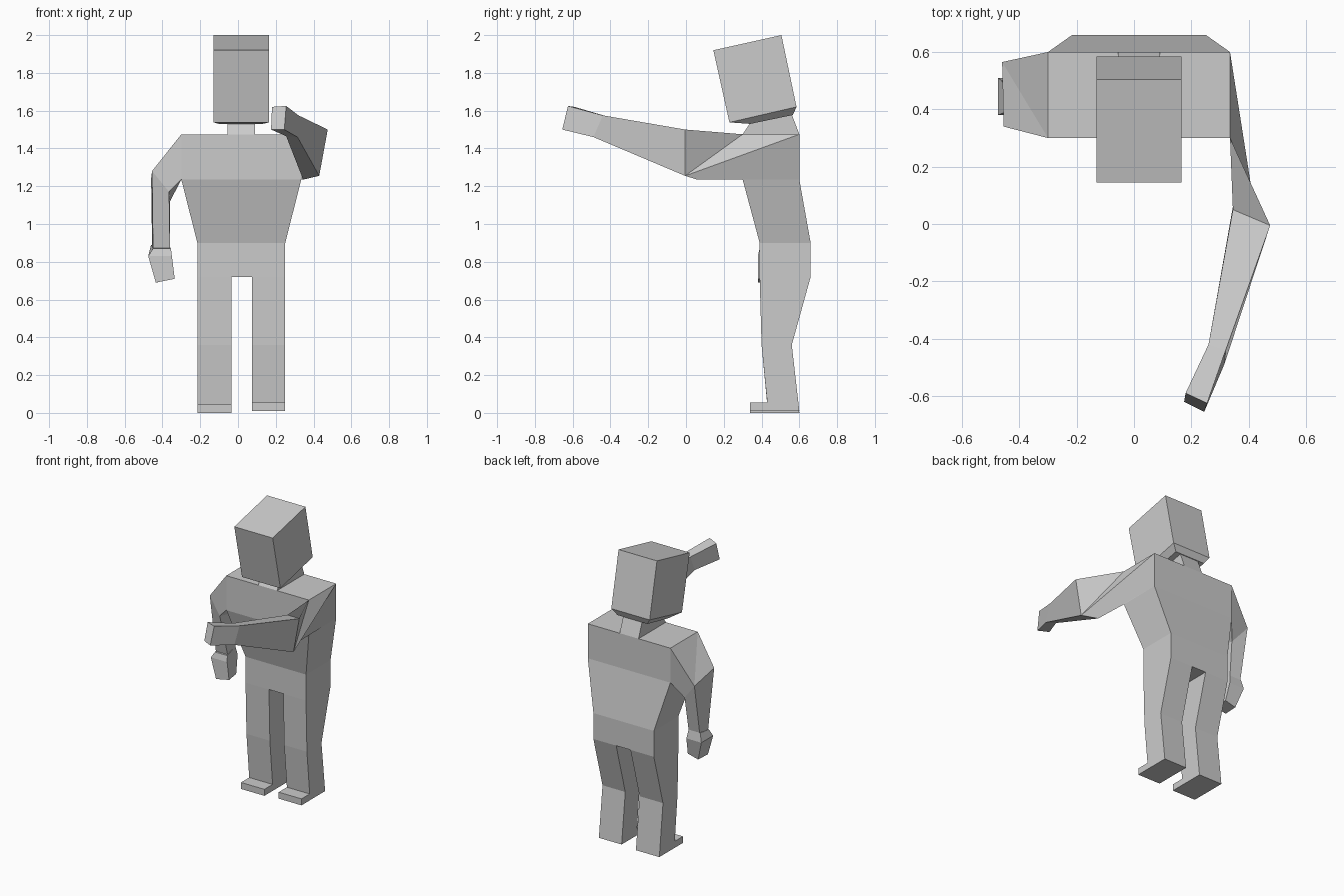
import bpy
import bmesh

# Remove the default object
cube = bpy.data.objects.get("Cube")
if cube:
    bpy.data.objects.remove(cube, do_unlink=True)

# Single plain material
grey = bpy.data.materials.new("plain_grey")
grey.use_nodes = True
colour = (0.6, 0.6, 0.6, 1)
grey.diffuse_color = colour
grey.node_tree.nodes["Principled BSDF"].inputs["Base Color"].default_value = colour


def loft(name, rings, diagonals=()):
    """Skin a list of matching rings, cap both ends and keep flat faces.
    Each diagonal (section, side) splits that quad from its first corner."""
    bm = bmesh.new()
    loops = [[bm.verts.new(point) for point in ring] for ring in rings]
    count = len(loops[0])
    for section, (lower, upper) in enumerate(zip(loops, loops[1:])):
        for side in range(count):
            after = (side + 1) % count
            a, b, c, d = lower[side], lower[after], upper[after], upper[side]
            if (section, side) in diagonals:
                bm.faces.new((a, b, c))
                bm.faces.new((a, c, d))
            else:
                bm.faces.new((a, b, c, d))
    bm.faces.new(loops[0])
    bm.faces.new(loops[-1])
    bmesh.ops.recalc_face_normals(bm, faces=bm.faces[:])
    mesh = bpy.data.meshes.new(name)
    bm.to_mesh(mesh)
    bm.free()
    mesh.materials.append(grey)
    part = bpy.data.objects.new(name, mesh)
    bpy.context.scene.collection.objects.link(part)
    return part


def slab(left, right, front, back):
    """Rectangular ring spanned by a front and a back (y, z) edge."""
    return [(x, *edge) for x, edge in
            ((left, front), (right, front), (right, back), (left, back))]


def level(left, right, front, back, height):
    return slab(left, right, (front, height), (back, height))


# Torso: straight hips, flaring waist, square chest
hip_left, hip_right = -0.215, 0.25
chest_left, chest_right = -0.3, 0.335
chest_front, chest_back = 0.3, 0.6
chest_low, chest_top = 1.235, 1.475
loft("torso", [
    level(hip_left, hip_right, 0.39, 0.66, 0.72),
    level(hip_left, hip_right, 0.39, 0.66, 0.9),
    level(chest_left, chest_right, chest_front, chest_back, chest_low),
    level(chest_left, chest_right, chest_front, chest_back, chest_top),
])

# Neck and forward-tilted box head with a narrowing underside
loft("neck", [
    level(-0.055, 0.09, chest_front, chest_back, chest_top),
    slab(-0.055, 0.09, (0.34, 1.535), (0.56, 1.58)),
])
loft("head", [
    slab(-0.1, 0.13, (0.34, 1.53), (0.566, 1.577)),
    slab(-0.13, 0.165, (0.23, 1.538), (0.585, 1.62)),
    slab(-0.13, 0.165, (0.145, 1.92), (0.505, 2)),
])


# Legs: a bent side profile with a thin toe, extruded across the leg width
def leg(name, left, right, sole):
    ankle = sole + 0.045
    profile = [(0.39, 0.72), (0.4, 0.36), (0.43, ankle), (0.34, ankle),
               (0.34, sole), (0.6, sole), (0.56, 0.36), (0.66, 0.72)]
    loft(name, [[(x, y, z) for y, z in profile] for x in (left, right)])


leg("right_leg", hip_left, -0.035, 0)
leg("left_leg", 0.075, hip_right, 0.01)


# Arms: shoulder, elbow, wrist and fingertip rings
# Corner order: outer front, outer back, inner back, inner front
def shoulder(x):
    return [(x, chest_front, chest_top), (x, chest_back, chest_top),
            (x, chest_back, chest_low), (x, chest_front, chest_low)]


loft("right_arm", [
    shoulder(chest_left),
    [(-0.455, 0.34, 1.28), (-0.46, 0.565, 1.24),
     (-0.36, 0.53, 1.12), (-0.365, 0.32, 1.17)],
    [(-0.45, 0.4, 0.87), (-0.455, 0.5, 0.89),
     (-0.37, 0.5, 0.89), (-0.36, 0.4, 0.87)],
    [(-0.435, 0.38, 0.69), (-0.475, 0.51, 0.83),
     (-0.37, 0.48, 0.72), (-0.335, 0.375, 0.71)],
][:3], {(0, 0)})
loft("right_hand", [
    [(-0.45, 0.39, 0.87), (-0.46, 0.5, 0.89),
     (-0.37, 0.5, 0.89), (-0.355, 0.39, 0.87)],
    [(-0.475, 0.38, 0.83), (-0.475, 0.51, 0.83),
     (-0.36, 0.51, 0.83), (-0.35, 0.38, 0.83)],
    [(-0.435, 0.38, 0.69), (-0.43, 0.48, 0.69),
     (-0.35, 0.48, 0.71), (-0.335, 0.38, 0.71)],
])

# Raised left arm: the elbow ring is twisted by the forward swing
loft("left_arm", [
    shoulder(chest_right),
    [(0.475, -0.005, 1.5), (0.43, -0.005, 1.255),
     (0.345, 0.06, 1.235), (0.345, 0.05, 1.47)],
    [(0.32, -0.44, 1.575), (0.315, -0.49, 1.46),
     (0.255, -0.46, 1.465), (0.26, -0.42, 1.57)],
    [(0.255, -0.625, 1.625), (0.245, -0.655, 1.5),
     (0.175, -0.62, 1.5), (0.18, -0.59, 1.62)],
], {(0, 0)})
